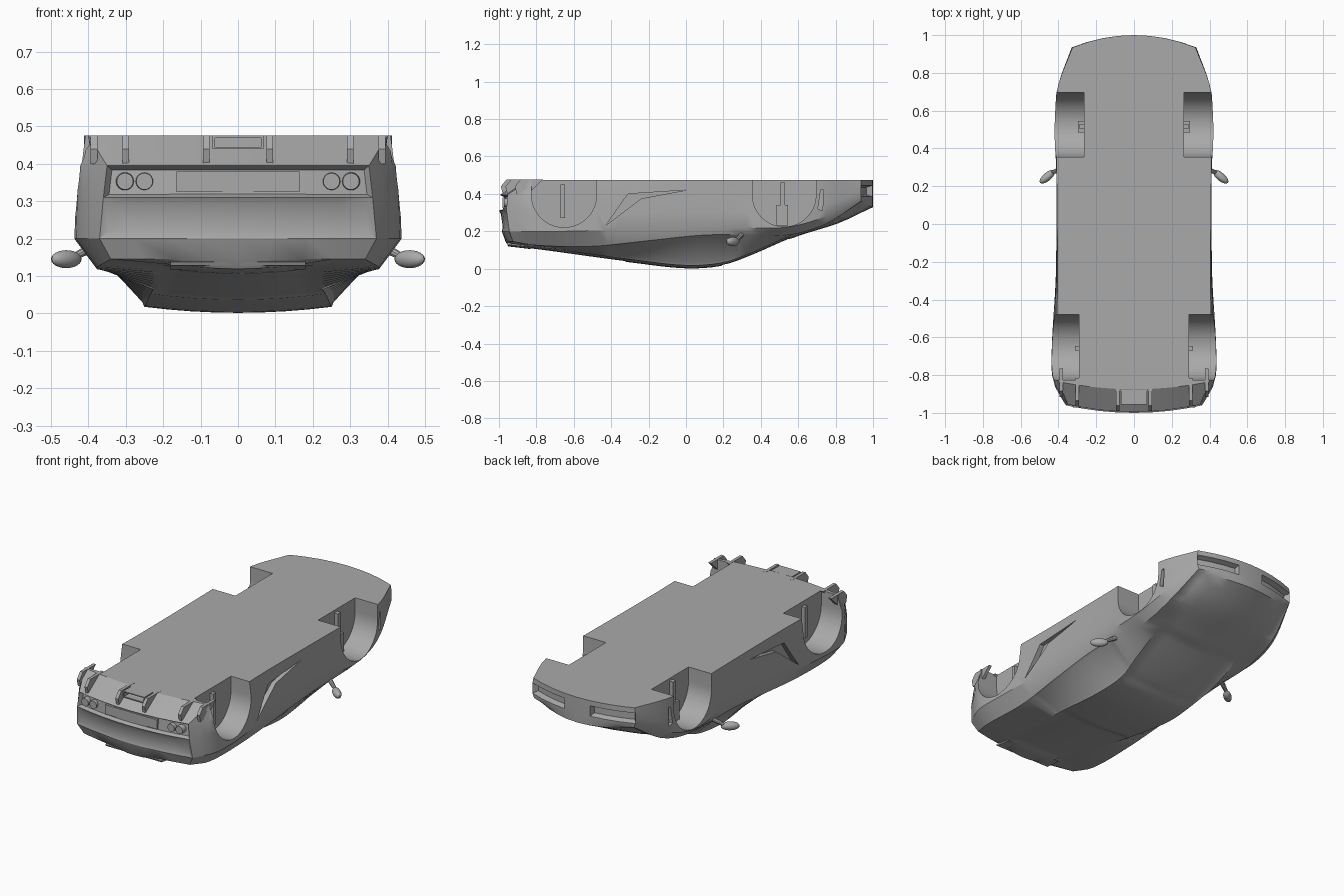
import bpy, bmesh, math
from mathutils import Vector, Matrix

default = bpy.data.objects.get("Cube")
if default:
    bpy.data.objects.remove(default, do_unlink=True)

grey = bpy.data.materials.new("body grey")
grey.use_nodes = True
grey.diffuse_color = (0.4, 0.4, 0.4, 1)
grey.node_tree.nodes["Principled BSDF"].inputs["Base Color"].default_value = grey.diffuse_color


def make(name, bm, angle=30):
    """Turn a bmesh into a named, smooth shaded object."""
    bmesh.ops.recalc_face_normals(bm, faces=bm.faces)
    mesh = bpy.data.meshes.new(name)
    bm.to_mesh(mesh)
    bm.free()
    mesh.materials.append(grey)
    obj = bpy.data.objects.new(name, mesh)
    bpy.context.collection.objects.link(obj)
    bpy.ops.object.select_all(action='DESELECT')
    obj.select_set(True)
    bpy.context.view_layer.objects.active = obj
    bpy.ops.object.shade_smooth_by_angle(angle=math.radians(angle))
    return obj


def prism(bm, profile, x0, x1):
    """Extrude a (y, z) outline along x."""
    ends = [[bm.verts.new((x, y, z)) for y, z in profile] for x in (x0, x1)]
    bm.faces.new(ends[0])
    bm.faces.new(ends[1][::-1])
    n = len(profile)
    for k in range(n):
        j = (k + 1) % n
        bm.faces.new((ends[0][k], ends[1][k], ends[1][j], ends[0][j]))


def box(bm, centre, size):
    bmesh.ops.create_cube(bm, size=1, matrix=Matrix.Translation(centre) @ Matrix.Diagonal((*size, 1)))


def rod(bm, a, b, r0, r1, sides=20):
    a, b = Vector(a), Vector(b)
    turn = (b - a).to_track_quat('Z', 'Y').to_matrix().to_4x4()
    bmesh.ops.create_cone(bm, cap_ends=True, segments=sides, radius1=r0, radius2=r1,
                          depth=(b - a).length, matrix=Matrix.Translation((a + b) / 2) @ turn)


# Body rails as (y, half width, z), from the flat underside down to the roof
floor = [(-.835, .40, .475), (-.65, .41, .475), (-.3, .405, .475), (.3, .41, .475),
         (.52, .415, .475), (.72, .405, .475), (.935, .325, .475)]
lower = [(-.955, .35, .395), (-.84, .42, .395), (-.65, .425, .39), (-.3, .412, .39),
         (.3, .41, .39), (.52, .42, .39), (.72, .405, .40), (.935, .33, .445)]
middle = [(-.96, .36, .31), (-.84, .425, .31), (-.65, .43, .3), (-.3, .414, .3),
          (.3, .412, .3), (.52, .425, .3), (.72, .405, .33), (.935, .33, .415)]
waist = [(-.945, .37, .2), (-.82, .43, .2), (-.65, .435, .2), (-.3, .415, .21), (.1, .405, .22),
         (.3, .41, .22), (.52, .42, .22), (.72, .4, .27), (.935, .33, .385)]
shoulder = [(-.925, .34, .145), (-.8, .375, .125), (-.5, .375, .12), (-.2, .385, .15), (.1, .39, .18),
            (.35, .385, .18), (.55, .37, .18), (.75, .36, .24), (.935, .32, .36)]
roof = [(-.91, .2, .135), (-.6, .21, .09), (-.3, .235, .05), (0, .25, .018), (.2, .25, .033),
        (.35, .27, .085), (.57, .28, .18), (.8, .28, .26), (.935, .27, .345)]
rails = [floor, lower, middle, waist, shoulder, roof]
STEPS, COLS = 40, 8


def on_rail(rail, y):
    """Smooth interpolation of width and height along a rail."""
    last = len(rail) - 1
    i = max(k for k in range(last) if k == 0 or rail[k][0] <= y)
    a, b = rail[i], rail[i + 1]
    h = b[0] - a[0]
    t = (y - a[0]) / h

    def slope(k, c):
        p, q = rail[max(k - 1, 0)], rail[min(k + 1, last)]
        return (q[c] - p[c]) / (q[0] - p[0])

    blend = t * t * (3 - 2 * t)
    return [a[c] + (b[c] - a[c]) * blend + h * t * (1 - t) * ((1 - t) * slope(i, c) - t * slope(i + 1, c))
            for c in (1, 2)]


body_bm = bmesh.new()
grid = {}


def vert(r, i, c):
    if (r, i, c) not in grid:
        s, f = 2 * i / STEPS - 1, 2 * c / COLS - 1
        y = s * abs(rails[r][0 if s < 0 else -1][0])
        x, z = on_rail(rails[r], y)
        ramp = max(0, (abs(s) - .7) / .3) ** 2
        y += (.065 if s > 0 else -.04) * ramp * (1 - f * f)
        if r == len(rails) - 1:
            z -= .016 * (1 - f * f)
        grid[r, i, c] = body_bm.verts.new((x * f, y, z))
    return grid[r, i, c]


def quad(*keys):
    return body_bm.faces.new([vert(*k) for k in keys])


# Skin: underside, roof, both flanks, then tail and nose caps
TOP = len(rails) - 1
panels = {}


def tag(name, face):
    panels.setdefault(name, []).append(face)


for i in range(STEPS):
    for c in range(COLS):
        quad((0, i, c), (0, i, c + 1), (0, i + 1, c + 1), (0, i + 1, c))
        face = quad((TOP, i, c), (TOP, i, c + 1), (TOP, i + 1, c + 1), (TOP, i + 1, c))
        y = face.calc_center_median().y
        if -.85 < y < -.3:
            tag("engine cover", face)
        elif .2 < y < .55:
            tag("windscreen", face)
    for r in range(TOP):
        for c in (0, COLS):
            face = quad((r, i, c), (r + 1, i, c), (r + 1, i + 1, c), (r, i + 1, c))
            y = face.calc_center_median().y
            if r == TOP - 1 and -.42 < y < .3:
                tag("side glass %d" % c, face)
            elif r == TOP - 1 and y > .76:
                tag("headlight %d" % c, face)
for r in range(TOP):
    for c in range(COLS):
        for i in (0, STEPS):
            face = quad((r, i, c), (r + 1, i, c), (r + 1, i, c + 1), (r, i, c + 1))
            if i == 0 and r == 1:
                tag("tail panel", face)
            elif i == 0 and r == 2:
                tag("bumper", face)
            elif i == STEPS and r in (1, 2) and c not in (3, 4):
                tag("intake %d" % (c // 4), face)
bmesh.ops.recalc_face_normals(body_bm, faces=body_bm.faces)

# Recessed panels
sunk = {"tail panel": (.01, .022), "bumper": (.02, .008), "intake": (.01, .03)}
for name, faces in panels.items():
    width, depth = sunk.get(name.rstrip(" 0123456789"), (.012, .004))
    bmesh.ops.inset_region(body_bm, faces=faces, thickness=width, depth=-depth, use_even_offset=True)
body = make("body", body_bm)

# Wheel wells, side scoops and fender slots are cut out of the body
cut_bm = bmesh.new()
for side in (-1, 1):
    for y, inner, radius in ((-.652, .29, .174), (.525, .265, .17)):
        arc = [(y - radius * math.cos(a), .395 - radius * math.sin(a))
               for a in (math.pi * k / 28 for k in range(29))]
        prism(cut_bm, [(y - radius, .6)] + arc + [(y + radius, .6)], side * inner, side * .6)
    prism(cut_bm, [(-.43, .23), (-.31, .4), (0, .42), (-.24, .375)], side * .385, side * .6)
    prism(cut_bm, [(.705, .32), (.72, .42), (.735, .42), (.73, .31)], side * .385, side * .6)
cutter = make("opening_cutter", cut_bm)
cutter.hide_render = True
cut = body.modifiers.new("openings", 'BOOLEAN')
cut.object, cut.operation, cut.solver = cutter, 'DIFFERENCE', 'EXACT'
bpy.context.view_layer.objects.active = body
bpy.ops.object.modifier_apply(modifier=cut.name)
bpy.data.objects.remove(cutter, do_unlink=True)
bpy.ops.object.select_all(action='DESELECT')
body.select_set(True)
bpy.ops.object.shade_smooth_by_angle(angle=math.radians(30))

for side, word in ((1, "left"), (-1, "right")):
    # Door mirror on a short arm
    bm = bmesh.new()
    spin = Matrix.Rotation(side * math.radians(-40), 4, 'Z')
    bmesh.ops.create_uvsphere(bm, u_segments=20, v_segments=12, radius=1,
                              matrix=Matrix.Translation((side * .459, .25, .145)) @ spin
                              @ Matrix.Diagonal((.05, .022, .024, 1)))
    rod(bm, (side * .375, .3, .185), (side * .44, .268, .15), .014, .01, 10)
    make(word + "_mirror", bm)

    # Suspension posts inside the wells
    bm = bmesh.new()
    box(bm, (side * .3, -.658, .36), (.024, .024, .18))
    box(bm, (side * .276, .517, .395), (.026, .026, .13))
    box(bm, (side * .28, .515, .285), (.034, .06, .11))
    make(word + "_suspension", bm)

    # Twin round tail lamps
    bm = bmesh.new()
    for x in (.25, .302):
        rod(bm, (side * x, -.93, .353), (side * x, -.972, .353), .025, .022, 24)
    make(word + "_tail_lamps", bm)

    # Diffuser fins
    bm = bmesh.new()
    for x, shift in ((.085, 0), (.3, .025), (.385, .075)):
        blade = [(-.84, .476), (-.96, .476), (-.99, .44), (-.98, .4), (-.92, .4)]
        prism(bm, [(y + shift, z) for y, z in blade], side * (x - .009), side * (x + .009))
    make(word + "_diffuser_fins", bm)

# Centre tail details
bm = bmesh.new()
box(bm, (0, -.965, .352), (.33, .03, .055))
make("tail_plate", bm)
bm = bmesh.new()
for z in (.442, .472):
    box(bm, (0, -.915, z), (.135, .08, .006))
for x in (-.065, .065):
    box(bm, (x, -.915, .457), (.006, .08, .03))
make("exhaust_outlet", bm)
bm = bmesh.new()
prism(bm, [(-.86, .118), (-.955, .128), (-.96, .138), (-.88, .145)], -.18, .18)
make("tail_spoiler", bm)
